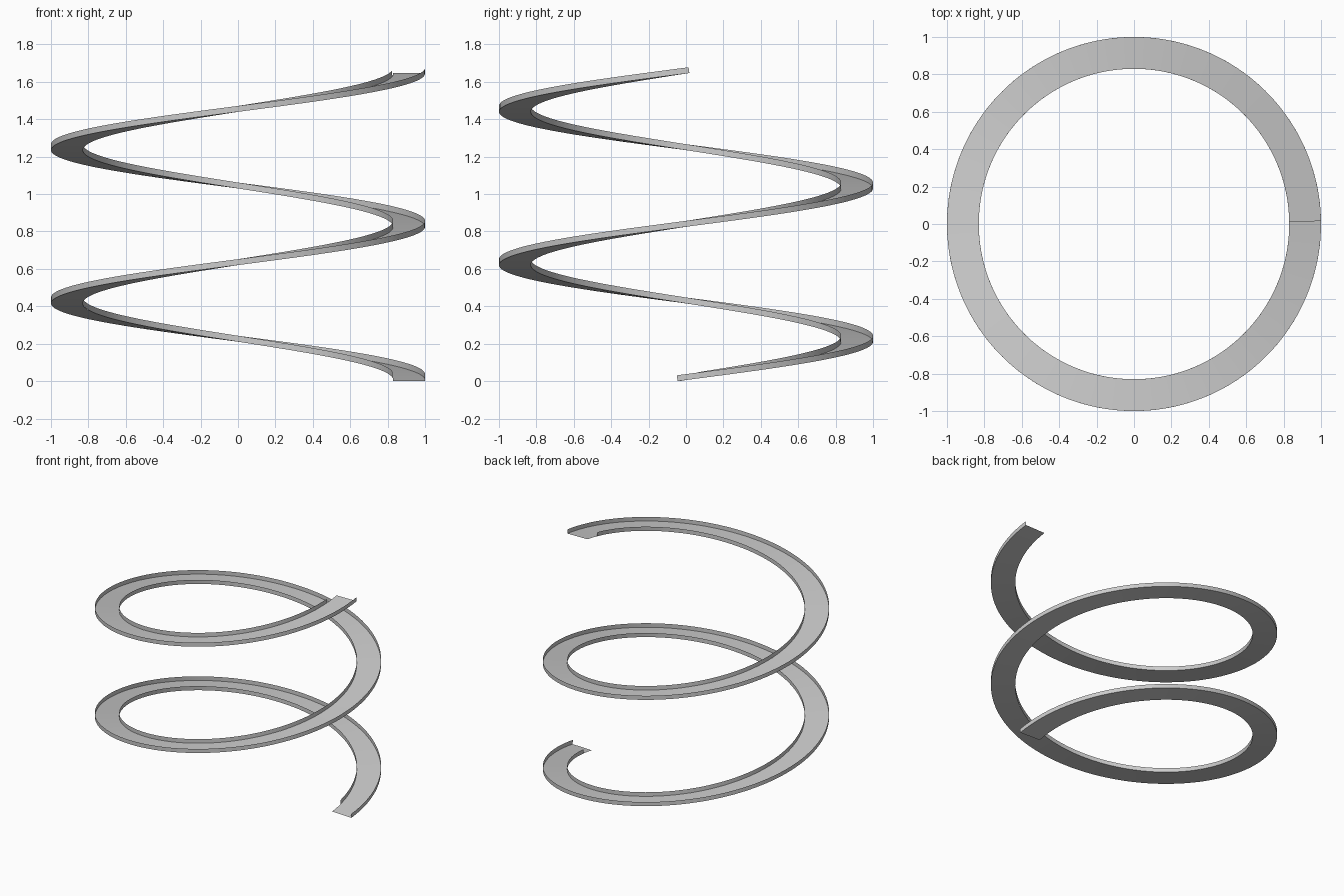
import bpy, bmesh
from math import sin, cos, pi

if "Cube" in bpy.data.objects:
    bpy.data.objects.remove(bpy.data.objects["Cube"])

START, END = -0.045, 4 * pi + 0.018   # two turns and a little more
RISE = 1.647 / (END - START)          # climb per radian
INNER, OUTER, WALL = 0.83, 1.0, 0.031
SEGMENTS = 240


def helix_point(radius, lift, angle):
    # the raised edge leans back so it stays square to the slope
    back = angle - lift * 0.13 / radius
    return (radius * cos(back), radius * sin(back), RISE * (angle - START) + lift)


def ribbon(name, edge_a, edge_b, trim=0.0):
    """Thin strip between two helical edges, each given as (radius, lift)."""
    bm = bmesh.new()
    first, last = START + trim, END - trim
    rows = []
    for i in range(SEGMENTS + 1):
        angle = first + (last - first) * i / SEGMENTS
        rows.append([bm.verts.new(helix_point(r, h, angle)) for r, h in (edge_a, edge_b)])
    for (a0, b0), (a1, b1) in zip(rows, rows[1:]):
        bm.faces.new((a0, b0, b1, a1)).smooth = True
    mesh = bpy.data.meshes.new(name)
    bm.to_mesh(mesh)
    bm.free()
    obj = bpy.data.objects.new(name, mesh)
    bpy.context.collection.objects.link(obj)
    return obj


# Spiral chute: floor with an upright wall on each side
ribbon("chute_floor", (INNER, 0), (OUTER, 0))
ribbon("outer_wall", (OUTER, 0), (OUTER, WALL))
# The inner wall stops short of both ends
ribbon("inner_wall", (INNER, WALL), (INNER, 0), trim=0.13)
